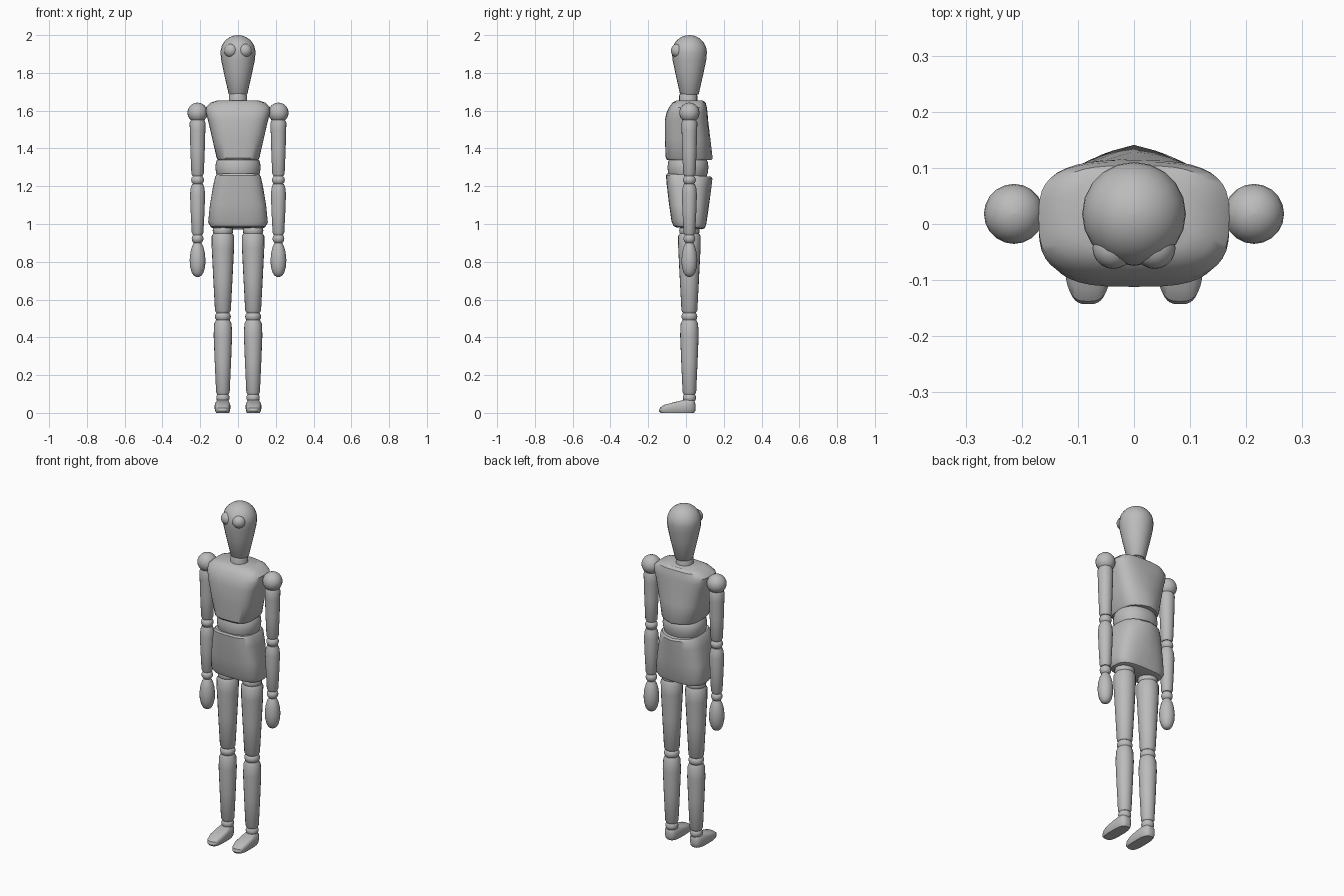
import bpy
import math

cube = bpy.data.objects.get("Cube")
if cube:
    bpy.data.objects.remove(cube, do_unlink=True)

GREY = (0.5, 0.5, 0.5, 1.0)
mat = bpy.data.materials.new("plain grey")
mat.use_nodes = True
mat.diffuse_color = GREY
mat.node_tree.nodes["Principled BSDF"].inputs["Base Color"].default_value = GREY

AXIS_Y = 0.018   # depth of the head and limb axes


def skin(name, rings, location, sharp=40):
    """Join equal rings of points, bottom to top, into a capped solid."""
    n = len(rings[0])
    verts = [p for ring in rings for p in ring]
    faces = [list(reversed(range(n))), list(range(len(verts) - n, len(verts)))]
    for r in range(len(rings) - 1):
        for i in range(n):
            j = (i + 1) % n
            faces.append([r * n + i, r * n + j, (r + 1) * n + j, (r + 1) * n + i])
    mesh = bpy.data.meshes.new(name)
    mesh.from_pydata(verts, [], faces)
    mesh.materials.append(mat)
    mesh.polygons.foreach_set("use_smooth", [True] * len(mesh.polygons))
    mesh.set_sharp_from_angle(angle=math.radians(sharp))
    obj = bpy.data.objects.new(name, mesh)
    obj.location = location
    bpy.context.collection.objects.link(obj)
    return obj


def turned(name, profile, x=0.0, y=AXIS_Y, n=20):
    """Lathe a list of (height, radius) pairs."""
    rings = [[(r * math.cos(2 * math.pi * i / n), r * math.sin(2 * math.pi * i / n), z)
              for i in range(n)] for z, r in profile]
    return skin(name, rings, (x, y, 0))


def ball(name, x, y, z, r, height=None):
    """Round joint, optionally stretched upright."""
    h = height or r
    steps = 12
    prof = [(z - h * math.cos(math.pi * k / steps),
             max(r * math.sin(math.pi * k / steps), 0.0005)) for k in range(steps + 1)]
    return turned(name, prof, x, y)


def block(name, sections, x=0.0, power=3.2, tilt=0.0, n=40):
    """Rounded-box loft; sections are (z, half width, front y, back y, back ridge)."""
    rings = []
    for z, w, front, back, ridge in sections:
        ring = []
        for i in range(n):
            a = 2 * math.pi * i / n
            c, s = math.cos(a), math.sin(a)
            px = math.copysign(abs(c) ** (2 / power), c)
            py = math.copysign(abs(s) ** (2 / power), s)
            y = (front + back) / 2 + py * (back - front) / 2
            if s > 0:
                y += ridge * (1 - abs(px)) * py
            ring.append((px * w, y, z + tilt * y))
        rings.append(ring)
    return skin(name, rings, (x, 0, 0), sharp=35)


def limb(name, x, bottom, top, r_low, r_mid, r_top):
    """Tapered limb with softened ends, fullest near the top."""
    span = top - bottom
    turned(name, [(bottom, r_low * 0.82), (bottom + 0.012, r_low),
                  (bottom + span * 0.45, (r_low + r_mid) / 2 + 0.001),
                  (bottom + span * 0.8, r_mid), (top - 0.02, r_top),
                  (top, r_top * 0.8)], x)


# Head, neck and eyes
dome = [(1.908 + 0.092 * math.sin(math.radians(a)),
         max(0.0925 * math.cos(math.radians(a)), 0.0005)) for a in range(0, 91, 10)]
turned("head", [(1.685, 0.046), (1.69, 0.05), (1.8, 0.075), (1.87, 0.0895)] + dome)
turned("neck", [(1.63, 0.048), (1.68, 0.048), (1.69, 0.044)], y=0.012)
for side, s in (("left", 1), ("right", -1)):
    ball(side + "_eye", s * 0.037, -0.043, 1.918, 0.037)

# Chest: broad at the shoulders, ridged low on the back
block("chest", [
    (1.34, 0.106, -0.1, 0.11, 0.026),
    (1.349, 0.113, -0.107, 0.114, 0.027),
    (1.45, 0.136, -0.112, 0.113, 0.016),
    (1.55, 0.159, -0.112, 0.112, 0.005),
    (1.59, 0.17, -0.103, 0.112, 0.002),
    (1.618, 0.17, -0.09, 0.11, 0),
    (1.642, 0.145, -0.072, 0.104, 0),
    (1.655, 0.105, -0.05, 0.088, 0)])

# Waist ball
block("waist", [
    (1.24, 0.105, -0.085, 0.105, 0),
    (1.27, 0.116, -0.095, 0.115, 0),
    (1.3, 0.12, -0.098, 0.119, 0),
    (1.33, 0.116, -0.094, 0.115, 0),
    (1.355, 0.1, -0.085, 0.1, 0)], power=2.2)

# Pelvis: wide at the hips, ridged high on the back
block("pelvis", [
    (0.978, 0.125, -0.05, 0.085, 0),
    (0.985, 0.144, -0.066, 0.1, 0),
    (1.01, 0.158, -0.077, 0.108, 0),
    (1.1, 0.149, -0.09, 0.111, 0.01),
    (1.2, 0.132, -0.102, 0.114, 0.02),
    (1.25, 0.121, -0.106, 0.114, 0.026),
    (1.26, 0.113, -0.1, 0.108, 0.025)], tilt=-0.07)

# Arms and legs
for side, s in (("left", 1), ("right", -1)):
    ax, lx = s * 0.214, s * 0.08
    ball(side + "_shoulder", ax, AXIS_Y, 1.589, 0.0535)
    limb(side + "_upper_arm", ax, 1.255, 1.555, 0.033, 0.041, 0.042)
    ball(side + "_elbow", ax, AXIS_Y, 1.233, 0.034, 0.03)
    limb(side + "_forearm", ax, 0.943, 1.212, 0.031, 0.04, 0.036)
    ball(side + "_wrist", ax, AXIS_Y, 0.922, 0.031, 0.029)
    turned(side + "_hand", [(0.72, 0.008), (0.728, 0.022), (0.745, 0.032),
                            (0.775, 0.04), (0.81, 0.042), (0.85, 0.038),
                            (0.88, 0.03), (0.9, 0.02)], ax)
    ball(side + "_hip", lx, AXIS_Y, 0.965, 0.054, 0.045)
    limb(side + "_thigh", lx, 0.53, 0.955, 0.042, 0.059, 0.06)
    ball(side + "_knee", lx, AXIS_Y, 0.51, 0.042, 0.034)
    limb(side + "_shin", lx, 0.098, 0.492, 0.036, 0.049, 0.046)
    ball(side + "_ankle", lx, AXIS_Y, 0.08, 0.035, 0.032)
    # Foot: wedge sloping down to the toes
    block(side + "_foot", [
        (0.0, 0.034, -0.135, 0.042, 0),
        (0.01, 0.039, -0.143, 0.049, 0),
        (0.027, 0.042, -0.138, 0.05, 0),
        (0.042, 0.041, -0.118, 0.05, 0),
        (0.055, 0.037, -0.068, 0.048, 0),
        (0.068, 0.028, -0.015, 0.042, 0)], x=s * 0.082, power=3)
